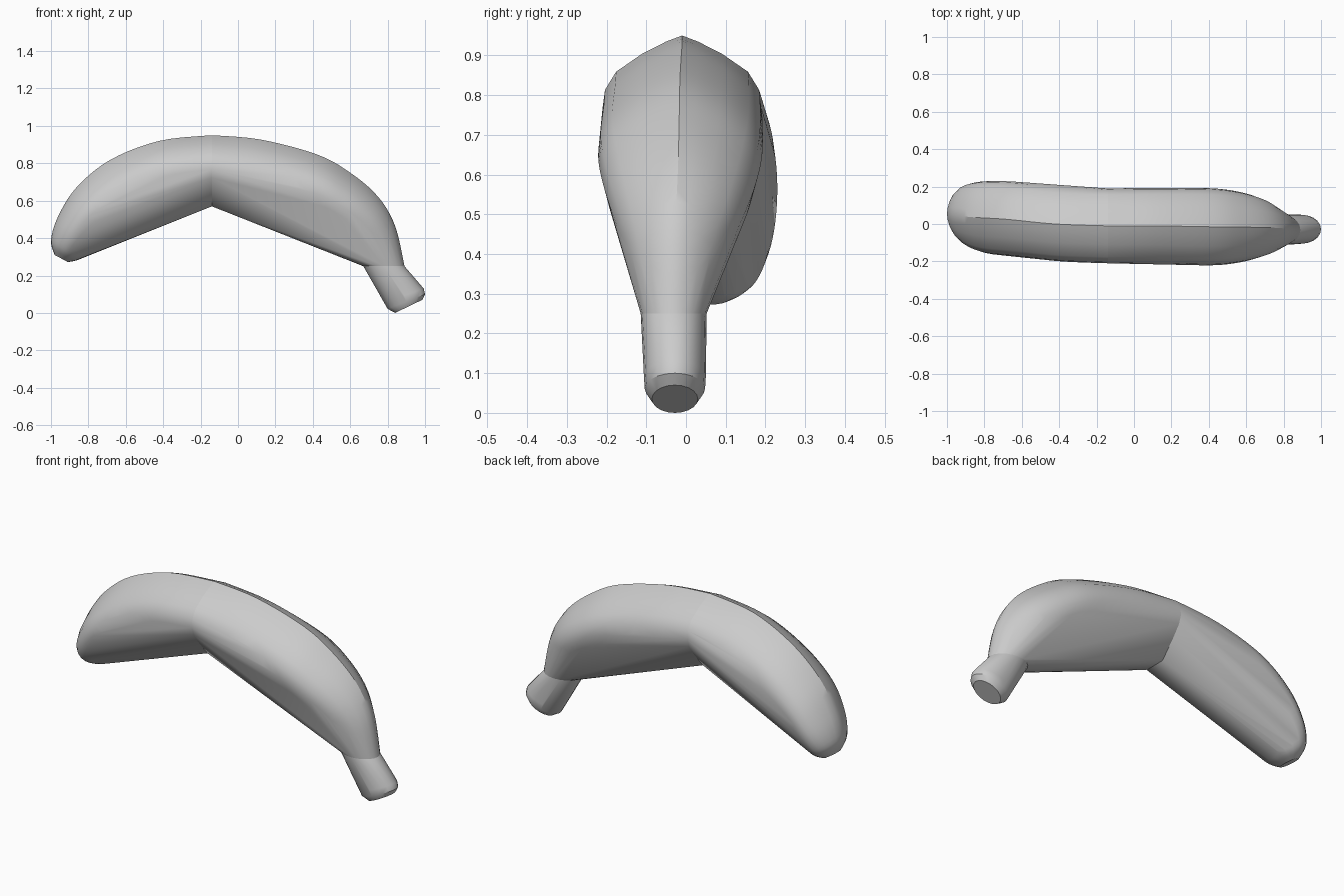
import bpy, bmesh, math
from mathutils import Vector

cube = bpy.data.objects.get("Cube")
if cube:
    bpy.data.objects.remove(cube, do_unlink=True)

# Half of the fruit's cross-section from keel to ridge: (height, half width)
PROFILE = [(0, 0), (0, .3), (.08, .43), (.24, .7), (.4, .93), (.52, 1),
           (.64, .97), (.76, .83), (.88, .5), (.96, .2), (1, 0)]
STEPS = 5


def section(station):
    """Ring of points between an inner and an outer point of the curve."""
    ix, iz, ox, oz, centre, width, roundness = station
    inner, outer = Vector((ix, 0, iz)), Vector((ox, 0, oz))
    ring = []
    for i, (t, w) in enumerate(PROFILE):
        angle = math.pi * i / (len(PROFILE) - 1)
        t += ((1 - math.cos(angle)) / 2 - t) * roundness
        w += (math.sin(angle) - w) * roundness
        for side in (-1, 1):
            ring.append(inner.lerp(outer, t) + Vector((0, centre + side * w * width, 0)))
    return ring


def smooth_path(stations):
    """Catmull-Rom interpolation through the stations."""
    padded = [stations[0]] + stations + [stations[-1]]
    for a, b, c, d in zip(padded, padded[1:], padded[2:], padded[3:]):
        for k in range(STEPS):
            t = k / STEPS
            yield [q + t * (r - p + t * (2 * p - 5 * q + 4 * r - s
                   + t * (3 * q - p - 3 * r + s))) / 2
                   for p, q, r, s in zip(a, b, c, d)]
    yield stations[-1]


def hull_part(name, stations, interpolate=True):
    """Convex solid wrapped around a run of cross-sections."""
    bm = bmesh.new()
    for station in (smooth_path(stations) if interpolate else stations):
        for co in section(station):
            bm.verts.new(co)
    bmesh.ops.remove_doubles(bm, verts=bm.verts, dist=.0005)
    bmesh.ops.convex_hull(bm, input=bm.verts)
    bmesh.ops.delete(bm, geom=[v for v in bm.verts if not v.link_faces], context='VERTS')
    bmesh.ops.recalc_face_normals(bm, faces=bm.faces)
    mesh = bpy.data.meshes.new(name)
    bm.to_mesh(mesh)
    bm.free()
    obj = bpy.data.objects.new(name, mesh)
    bpy.context.collection.objects.link(obj)
    bpy.ops.object.select_all(action='DESELECT')
    obj.select_set(True)
    bpy.context.view_layer.objects.active = obj
    bpy.ops.object.shade_smooth_by_angle(angle=math.radians(30))


# Stations: inner x, inner z, outer x, outer z, y centre, half width, roundness
middle = (-.14, .57, -.14, .95, -.01, .2, 0)

hull_part("fruit_tip_half", [
    middle,
    (-.35, .53, -.42, .92, 0, .2, 0),
    (-.55, .45, -.68, .82, .025, .2, 0),
    (-.7, .37, -.86, .675, .036, .193, .1),
    (-.8, .31, -.96, .52, .048, .165, .3),
    (-.86, .282, -1, .39, .055, .12, .7),
    (-.91, .272, -.98, .31, .055, .06, 1),
])

hull_part("fruit_stem_half", [
    middle,
    (.15, .5, .12, .927, -.01, .203, 0),
    (.4, .42, .42, .848, -.015, .206, 0),
    (.53, .36, .6, .75, -.017, .188, .1),
    (.6, .32, .75, .62, -.02, .155, .3),
    (.65, .285, .84, .465, -.027, .115, .6),
    (.67, .25, .89, .25, -.031, .083, 1),
])

hull_part("stem", [
    (.67, .25, .89, .25, -.031, .083, 1),
    (.785, .055, .993, .13, -.028, .078, 1),
    (.8, .022, 1, .1, -.028, .076, 1),
    (.84, 0, .985, .07, -.028, .058, 1),
], interpolate=False)
